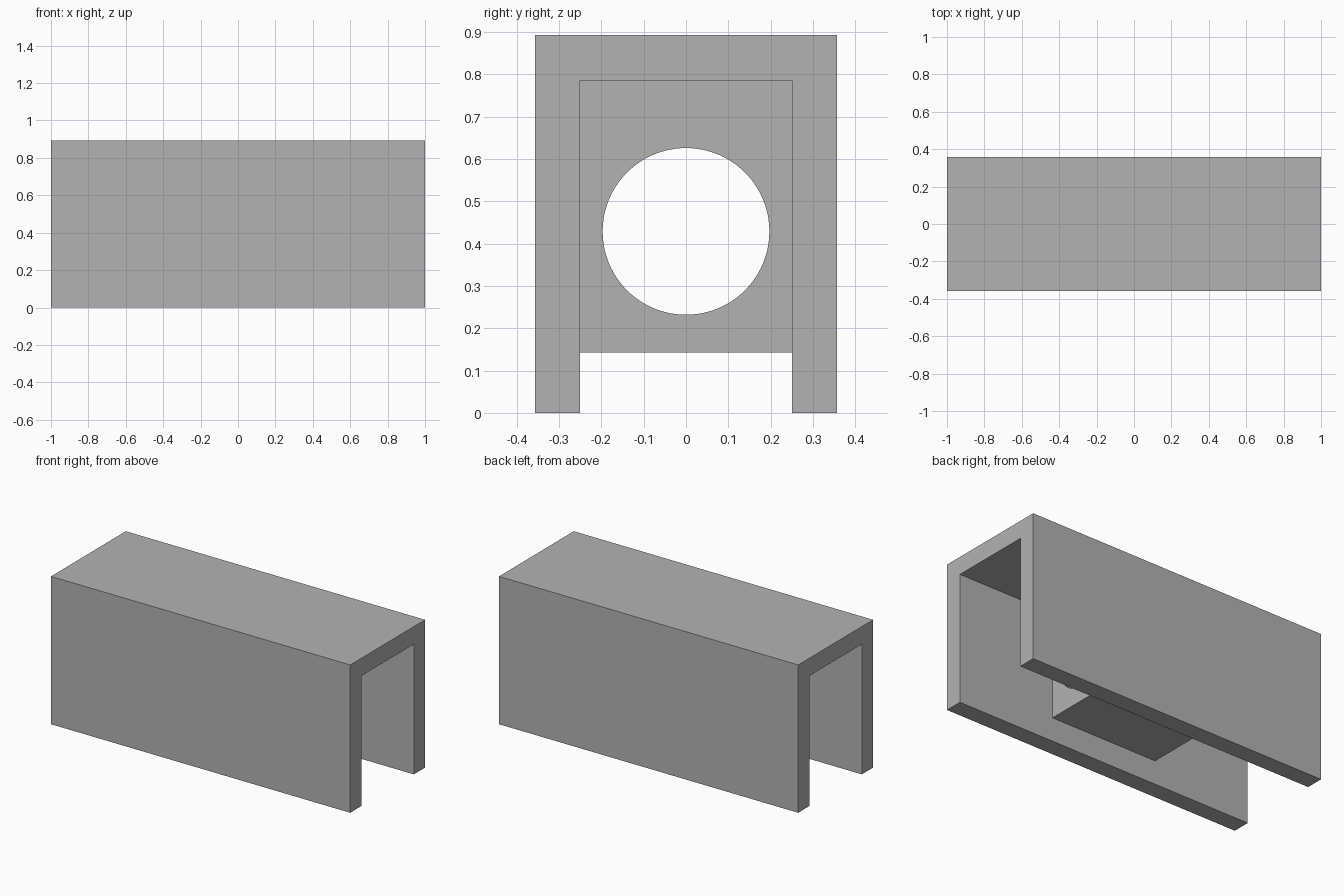
import bpy
import bmesh
import math
from mathutils import Matrix

if "Cube" in bpy.data.objects:
    bpy.data.objects.remove(bpy.data.objects["Cube"], do_unlink=True)

# Single grey material
grey = bpy.data.materials.new("plain grey")
grey.use_nodes = True
colour = (0.45, 0.45, 0.45, 1)
grey.diffuse_color = colour
grey.node_tree.nodes["Principled BSDF"].inputs["Base Color"].default_value = colour

# Main dimensions
HALF_LENGTH = 1.0
OUTER = 0.357      # half width of the channel
INNER = 0.25       # half width of the slot
TOP = 0.893
CEILING = 0.786
BLOCK_BOTTOM = 0.143
BLOCK_HALF = 0.357
HOLE_Z = 0.429
HOLE_RADIUS = 0.197


def extrude_profile(name, outlines, half_length):
    """Extrude closed (y, z) outlines along x; inner outlines become holes."""
    curve = bpy.data.curves.new(name + "_profile", "CURVE")
    curve.dimensions = "2D"
    curve.fill_mode = "BOTH"
    curve.extrude = half_length
    for outline in outlines:
        spline = curve.splines.new("POLY")
        spline.points.add(len(outline) - 1)
        for point, (y, z) in zip(spline.points, outline):
            point.co = (y, z, 0, 1)
        spline.use_cyclic_u = True
    helper = bpy.data.objects.new(name + "_profile", curve)
    bpy.context.collection.objects.link(helper)
    depsgraph = bpy.context.evaluated_depsgraph_get()
    mesh = bpy.data.meshes.new_from_object(helper.evaluated_get(depsgraph))
    bpy.data.objects.remove(helper, do_unlink=True)
    bpy.data.curves.remove(curve)

    # Stand the profile up so that it runs along x
    turn = Matrix.Rotation(math.pi / 2, 4, "Z") @ Matrix.Rotation(math.pi / 2, 4, "X")
    mesh.transform(turn)
    bm = bmesh.new()
    bm.from_mesh(mesh)
    bmesh.ops.remove_doubles(bm, verts=bm.verts, dist=0.0001)
    bmesh.ops.recalc_face_normals(bm, faces=bm.faces)
    bm.to_mesh(mesh)
    bm.free()

    mesh.name = name
    mesh.materials.clear()
    mesh.materials.append(grey)
    part = bpy.data.objects.new(name, mesh)
    bpy.context.collection.objects.link(part)
    bpy.ops.object.select_all(action="DESELECT")
    part.select_set(True)
    bpy.context.view_layer.objects.active = part
    bpy.ops.object.shade_smooth_by_angle(angle=math.radians(30))
    return part


# Upside-down U channel, open below and at both ends
half = [(OUTER, TOP), (OUTER, 0), (INNER, 0), (INNER, CEILING)]
channel = half + [(-y, z) for y, z in reversed(half)]
extrude_profile("channel", [channel], HALF_LENGTH)

# Central block hanging in the channel, bored through lengthwise
block = [(-INNER, BLOCK_BOTTOM), (INNER, BLOCK_BOTTOM),
         (INNER, CEILING), (-INNER, CEILING)]
SIDES = 96
angles = [2 * math.pi * i / SIDES for i in range(SIDES)]
bore = [(HOLE_RADIUS * math.cos(a), HOLE_Z + HOLE_RADIUS * math.sin(a)) for a in angles]
extrude_profile("bored_block", [block, bore], BLOCK_HALF)
